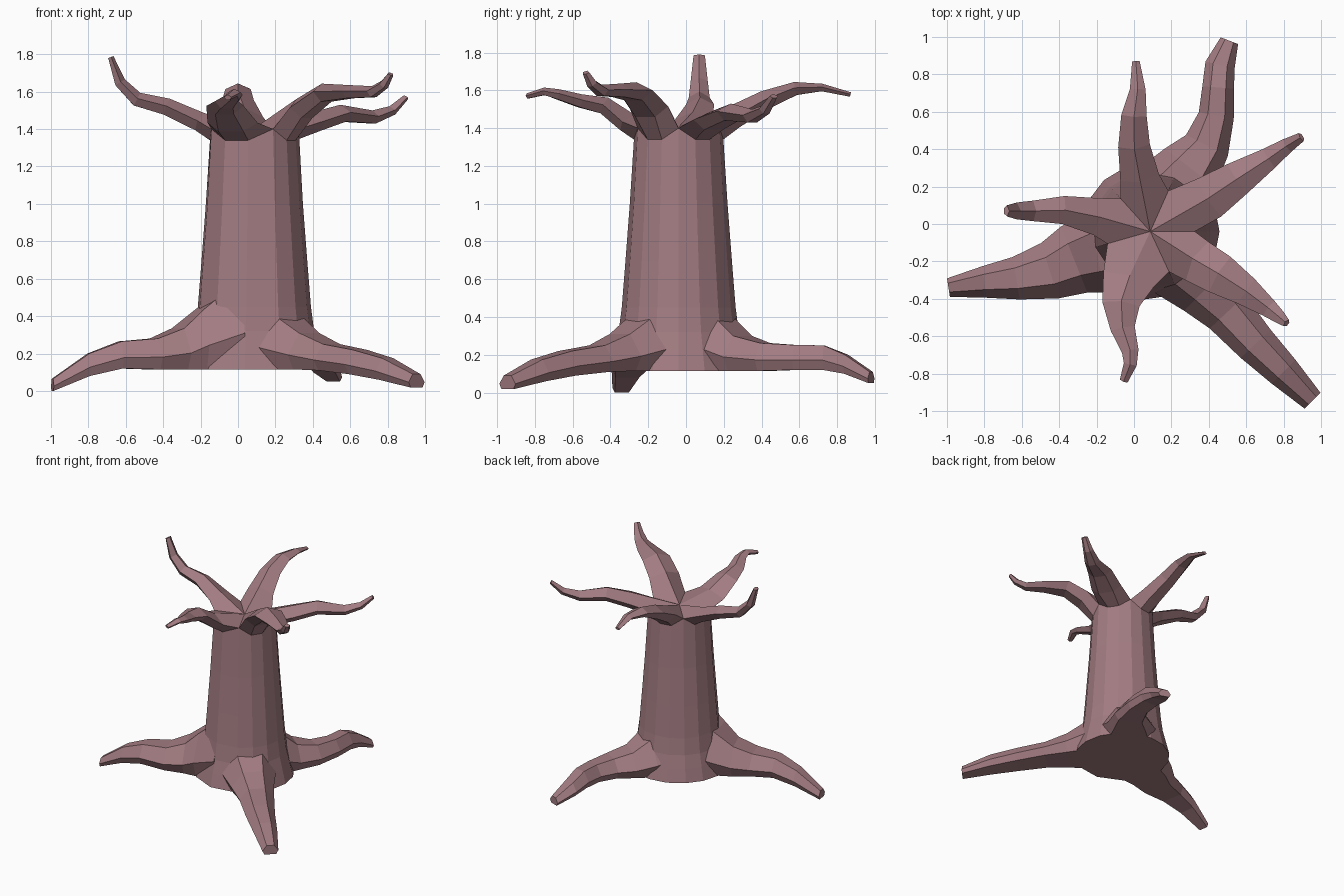
import bpy, bmesh
from math import radians, cos, sin
from mathutils import Vector

bark = bpy.data.materials.new("bark")
bark.diffuse_color = (0.36, 0.20, 0.22, 1)


def finish(bm, name):
    bmesh.ops.recalc_face_normals(bm, faces=bm.faces)
    me = bpy.data.meshes.new(name)
    bm.to_mesh(me)
    bm.free()
    me.materials.append(bark)
    ob = bpy.data.objects.new(name, me)
    bpy.context.collection.objects.link(ob)


def bridge(bm, a, b):
    n = len(a)
    for i in range(n):
        j = (i + 1) % n
        bm.faces.new((a[i], a[j], b[j], b[i]))


def side_axis(pts, i):
    # tangent along the path and the horizontal axis to its right
    t = (pts[min(i + 1, len(pts) - 1)] - pts[max(i - 1, 0)]).normalized()
    return t, t.cross(Vector((0, 0, 1))).normalized()


# Trunk: 15-sided loft, five raised corners at the crown between branches
corners = [0, 66, 132, 196, 295, 360]
angles = []
for k in range(5):
    step = (corners[k + 1] - corners[k]) / 3
    angles += [radians(corners[k] + step * i) for i in range(3)]

bm = bmesh.new()
levels = [(0.115, .37), (0.22, .345), (0.32, .32), (0.45, .303),
          (0.7, .283), (1.0, .26), (1.34, .238)]
rings = []
for z, r in levels:
    top = z > 1.3
    rings.append([bm.verts.new((.087 + r * cos(a), -.04 + r * sin(a),
                                z + (.06 if top and i % 3 == 0 else 0)))
                  for i, a in enumerate(angles)])
for a, b in zip(rings, rings[1:]):
    bridge(bm, a, b)
bm.faces.new(rings[0])
apex = bm.verts.new((.087, -.04, 1.405))

# Branches: five-sided lofts growing from the crown; x, y, z, half width, half height
branches = [
    [(.40, .14, 1.44, .12, .05), (.55, .24, 1.485, .095, .045), (.72, .35, 1.465, .06, .035),
     (.82, .42, 1.50, .04, .025), (.895, .465, 1.57, .025, .014)],
    [(.03, .25, 1.46, .105, .06), (0, .42, 1.55, .085, .05), (0, .58, 1.61, .068, .035),
     (.02, .72, 1.615, .042, .02), (.01, .87, 1.578, .02, .012)],
    [(-.2, .04, 1.44, .1, .05), (-.38, .075, 1.52, .075, .045), (-.54, .07, 1.56, .055, .038),
     (-.63, .07, 1.65, .045, .03), (-.68, .07, 1.785, .03, .015)],
    [(-.03, -.30, 1.43, .14, .05), (-.07, -.43, 1.52, .1, .045), (-.06, -.56, 1.545, .065, .035),
     (-.02, -.68, 1.58, .045, .027), (-.02, -.75, 1.595, .035, .02), (-.055, -.84, 1.57, .022, .014)],
    [(.34, -.20, 1.51, .12, .06), (.46, -.27, 1.595, .11, .05), (.6, -.36, 1.60, .08, .035),
     (.72, -.45, 1.60, .05, .03), (.78, -.50, 1.64, .035, .024), (.815, -.53, 1.695, .022, .014)],
]
crown = rings[-1]
for k, path in enumerate(branches):
    prev = [crown[3 * k], apex, crown[(3 * k + 3) % 15], crown[3 * k + 2], crown[3 * k + 1]]
    pts = [Vector(p[:3]) for p in path]
    for i, (p, q) in enumerate(zip(pts, path)):
        t, s = side_axis(pts, i)
        up = s.cross(t)
        w, h = q[3:]
        ring = [bm.verts.new(p + s * w * u + up * h * v)
                for u, v in ((1, .1), (0, 1), (-1, .1), (-.5, -1), (.5, -1))]
        bridge(bm, prev, ring)
        prev = ring
    bm.faces.new(prev)
finish(bm, "trunk_and_branches")

# Roots: six-sided lofts with flat undersides; x, y, half width, bottom z, top z
roots = {
    "root_left": [(0, -.12, .25, .115, .6), (-.2, -.15, .22, .115, .44), (-.32, -.19, .19, .115, .335),
                  (-.45, -.25, .155, .115, .28), (-.63, -.29, .115, .12, .265),
                  (-.8, -.31, .085, .08, .2), (-.992, -.34, .05, 0, .065)],
    "root_back": [(.15, .05, .25, .115, .55), (.22, .2, .21, .115, .40), (.3, .3, .17, .115, .3),
                  (.39, .42, .125, .115, .262), (.44, .58, .095, .12, .252), (.45, .73, .085, .12, .25),
                  (.46, .85, .08, .10, .2), (.51, .98, .05, .05, .11)],
    "root_front": [(.15, -.1, .25, .115, .52), (.27, -.24, .2, .115, .40), (.38, -.35, .16, .115, .31),
                   (.5, -.47, .13, .11, .25), (.65, -.64, .11, .09, .22),
                   (.8, -.79, .09, .06, .175), (.955, -.945, .06, .018, .09)],
}
for name, path in roots.items():
    bm = bmesh.new()
    pts = [Vector((p[0], p[1], 0)) for p in path]
    prev = None
    for i, (x, y, w, lo, hi) in enumerate(path):
        t, s = side_axis(pts, i)
        ring = [bm.verts.new(pts[i] + s * w * u + Vector((0, 0, lo + (hi - lo) * v)))
                for u, v in ((1, .4), (.48, 1), (-.48, 1), (-1, .4), (-.75, 0), (.75, 0))]
        if prev:
            bridge(bm, prev, ring)
        else:
            bm.faces.new(ring)
        prev = ring
    bm.faces.new(prev)
    finish(bm, name)
